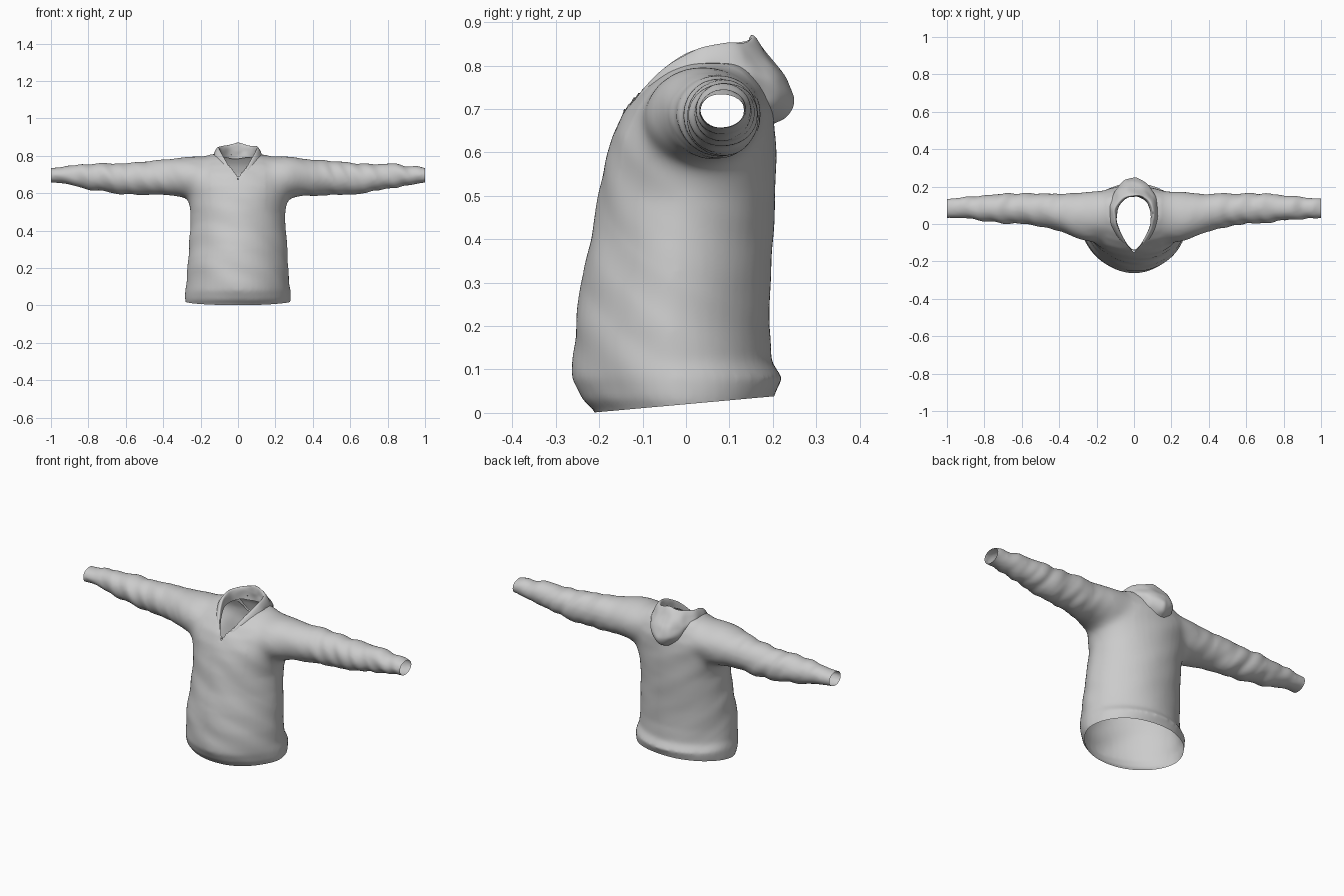
import bpy, bmesh, math
from mathutils import Vector, noise

if "Cube" in bpy.data.objects:
    bpy.data.objects.remove(bpy.data.objects["Cube"])


def loft(bm, rings):
    """Closed tube through rings of points, capped at both ends."""
    rows = [[bm.verts.new(p) for p in r] for r in rings]
    n = len(rows[0])
    for a, b in zip(rows, rows[1:]):
        for i in range(n):
            j = (i + 1) % n
            bm.faces.new((a[i], a[j], b[j], b[i]))
    bm.faces.new(rows[0])
    bm.faces.new(rows[-1])


def make_object(name, bm):
    me = bpy.data.meshes.new(name)
    bm.to_mesh(me)
    bm.free()
    ob = bpy.data.objects.new(name, me)
    bpy.context.collection.objects.link(ob)
    bpy.ops.object.select_all(action='DESELECT')
    bpy.context.view_layer.objects.active = ob
    ob.select_set(True)
    return ob


def apply_mod(ob, kind, **props):
    m = ob.modifiers.new(kind, kind)
    for k, v in props.items():
        setattr(m, k, v)
    bpy.ops.object.modifier_apply(modifier=m.name)


ANG = [2 * math.pi * i / 48 for i in range(48)]


def bulge(a):
    """Sine that is a little more pointed on the front half."""
    s = math.sin(a)
    return s if s >= 0 else -(-s) ** 1.22


# torso rings: z, half width, front y, back y
TORSO = [(-.06, .272, -.20, .185), (0, .275, -.205, .188), (.03, .283, -.238, .203),
         (.08, .282, -.262, .224), (.12, .274, -.262, .197), (.2, .27, -.256, .191),
         (.3, .262, -.242, .195), (.4, .256, -.219, .201), (.5, .255, -.203, .207),
         (.58, .275, -.187, .208), (.64, .30, -.168, .207), (.7, .31, -.138, .202),
         (.75, .28, -.098, .185), (.785, .22, -.055, .165), (.808, .15, -.02, .145)]
# sleeve rings: x, low z, high z, front y, back y
SLEEVE = [(.16, .60, .795, -.08, .178), (.24, .565, .797, -.098, .175),
          (.3, .576, .793, -.084, .168), (.4, .588, .778, -.039, .162),
          (.5, .588, .771, -.012, .162), (.6, .592, .762, 0, .166),
          (.7, .604, .76, .004, .165), (.8, .622, .756, .018, .152),
          (.9, .64, .75, .028, .146), (1.0, .656, .735, .03, .134),
          (1.05, .656, .735, .03, .134)]

# body shell: torso and sleeves fused into one skin
bm = bmesh.new()
loft(bm, [[(w * math.cos(a), (f + b) / 2 + (b - f) / 2 * bulge(a), z) for a in ANG]
          for z, w, f, b in TORSO])
for s in (-1, 1):
    loft(bm, [[(s * x, (f + b) / 2 + (b - f) / 2 * math.cos(a),
                (lo + hi) / 2 + (hi - lo) / 2 * math.sin(a)) for a in ANG]
              for x, lo, hi, f, b in SLEEVE])
bmesh.ops.recalc_face_normals(bm, faces=bm.faces)
body = make_object("sweater_body", bm)
apply_mod(body, 'REMESH', mode='VOXEL', voxel_size=.01)
apply_mod(body, 'SMOOTH', factor=.5, iterations=10)

# blend the shoulders and armpits
bm = bmesh.new()
bm.from_mesh(body.data)
shoulder = [v for v in bm.verts if .15 < abs(v.co.x) < .4 and v.co.z > .5]
for _ in range(30):
    bmesh.ops.smooth_vert(bm, verts=shoulder, factor=.5,
                          use_axis_x=True, use_axis_y=True, use_axis_z=True)

# cloth wrinkles: rings along the sleeves, slanted folds on the torso
bm.normal_update()
moves = []
for v in bm.verts:
    x, y, z = v.co
    k = min(max((abs(x) - .27) / .2, 0), 1)
    arm = noise.noise(Vector((x * 17 + z * 9, y * 7, z * 6)))
    trunk = noise.noise(Vector((x * 5, y * 4, z * 10 + x * 4 + y * 5)))
    moves.append(v.normal * (arm * .009 * k + trunk * .005 * (1 - k)))
for v, m in zip(bm.verts, moves):
    v.co += m

# open the hem and the cuffs
for co, no in (((0, -.2, .002), (0, .09, -1)), ((1, 0, 0), (1, 0, 0)), ((-1, 0, 0), (-1, 0, 0))):
    bmesh.ops.bisect_plane(bm, geom=bm.verts[:] + bm.edges[:] + bm.faces[:], dist=1e-5,
                           plane_co=co, plane_no=no, clear_outer=True)


# pointed neck opening
TIP = -.152


def neck_half(y):
    if not TIP < y < .15:
        return 0
    if y < .02:
        return .1 * math.sin(math.pi / 2 * (y - TIP) / (.02 - TIP))
    return .1 * math.sqrt(1 - ((y - .02) / .13) ** 2)


hole = []
for f in bm.faces:
    c = f.calc_center_median()
    if c.z > .6 and abs(c.x) < neck_half(c.y):
        hole.append(f)
bmesh.ops.delete(bm, geom=hole, context='FACES')
steps = [TIP + (.15 - TIP) * i / 200 for i in range(201)]
outline = [Vector((s * neck_half(y), y)) for y in steps for s in (-1, 1)]
for v in bm.verts:
    if v.is_boundary and v.co.z > .6 and abs(v.co.x) < .2:
        p = min(outline, key=lambda q: (q - v.co.xy).length_squared)
        v.co.x, v.co.y = p
bm.to_mesh(body.data)
bm.free()
bpy.ops.object.shade_smooth_by_angle(angle=math.radians(60))

# collar with folded hood: right-hand stations from the V tip to the nape,
# each running from neck seam over the ridge to the outer edge
COLLAR = [
    [(0, -.165, .635), (0, -.166, .645), (.004, -.168, .645), (.008, -.168, .64), (.012, -.166, .635)],
    [(.056, -.08, .745), (.06, -.082, .778), (.075, -.088, .775), (.085, -.09, .76), (.09, -.086, .745)],
    [(.102, .02, .79), (.103, .02, .848), (.12, .02, .845), (.142, .025, .815), (.15, .03, .785)],
    [(.082, .1, .79), (.09, .11, .855), (.11, .13, .845), (.135, .155, .79), (.11, .17, .755)],
    [(.045, .14, .785), (.042, .14, .875), (.055, .185, .83), (.07, .235, .735), (.06, .195, .685)],
    [(0, .15, .78), (0, .14, .91), (0, .175, .835), (0, .315, .70), (0, .195, .645)],
]
bm = bmesh.new()
loop = [(1, s) for s in COLLAR] + [(-1, s) for s in COLLAR[-2:0:-1]]
rows = [[bm.verts.new((s * x, y, z)) for x, y, z in st] for s, st in loop]
for i, a in enumerate(rows):
    b = rows[(i + 1) % len(rows)]
    for k in range(4):
        bm.faces.new((a[k], b[k], b[k + 1], a[k + 1]))
bmesh.ops.recalc_face_normals(bm, faces=bm.faces)
collar = make_object("collar_and_folded_hood", bm)
apply_mod(collar, 'SUBSURF', levels=4)
for v in collar.data.vertices:
    k = min(max((v.co.y + .05) / .1, 0), 1)
    d = noise.noise_vector(Vector((v.co.x * 16 + 3, v.co.y * 14, v.co.z * 16)))
    v.co += d * .009 * k
bpy.ops.object.shade_smooth_by_angle(angle=math.radians(60))
